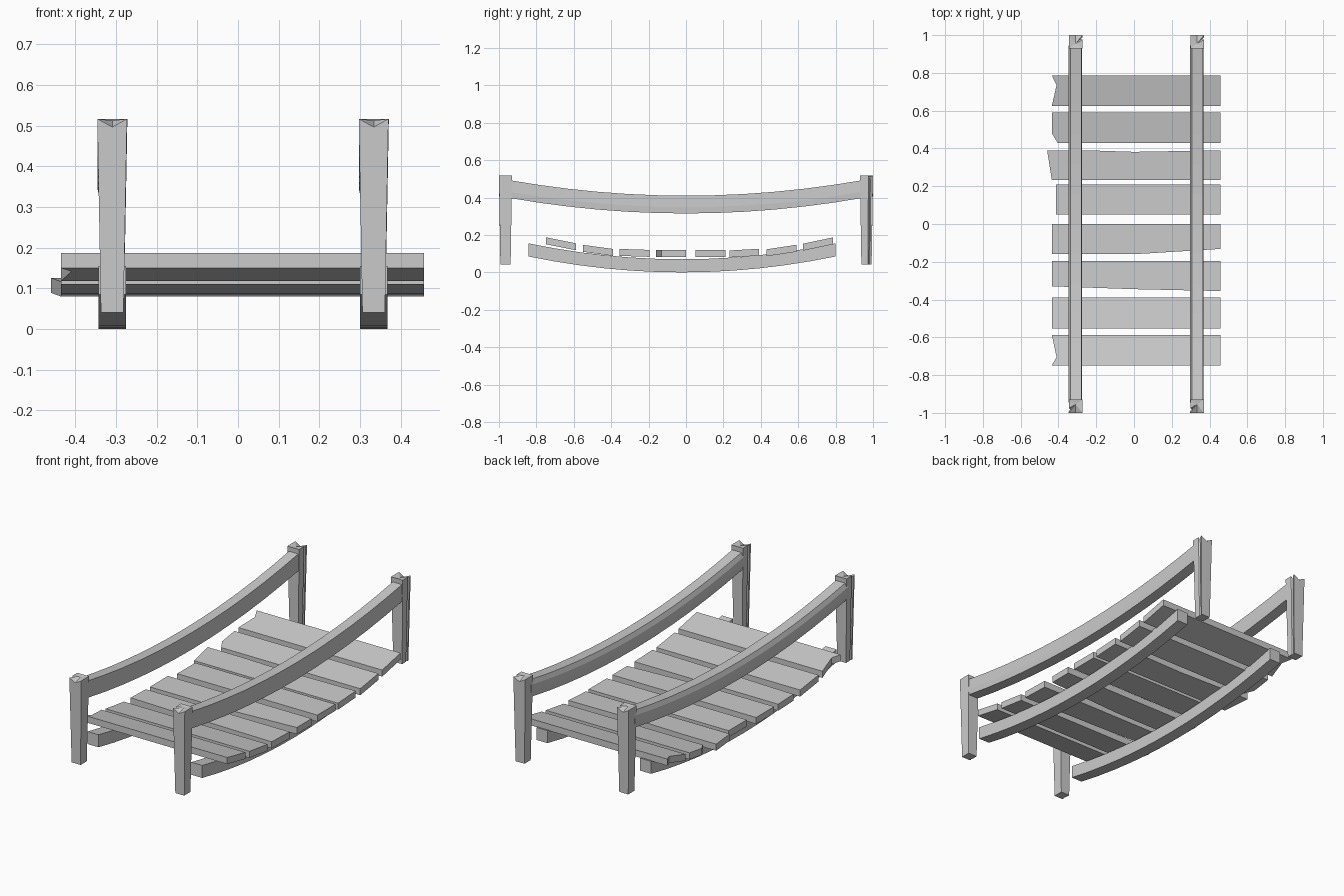
import bpy, bmesh

if "Cube" in bpy.data.objects:
    bpy.data.objects.remove(bpy.data.objects["Cube"])

SIDES = {"left": -0.309, "right": 0.334}


def make_object(name, bm):
    bmesh.ops.recalc_face_normals(bm, faces=bm.faces)
    me = bpy.data.meshes.new(name)
    bm.to_mesh(me)
    bm.free()
    ob = bpy.data.objects.new(name, me)
    bpy.context.collection.objects.link(ob)
    return ob


def sagging_beam(name, x, section, y0, y1, z_mid, sag, steps=12):
    """Sweep an (x, z) section along y on a parabola."""
    bm = bmesh.new()
    rings = []
    half = (y1 - y0) / 2
    for i in range(steps + 1):
        y = y0 + (y1 - y0) * i / steps
        lift = sag * ((y - (y0 + y1) / 2) / half) ** 2
        rings.append([bm.verts.new((x + px, y, z_mid + pz + lift)) for px, pz in section])
    n = len(section)
    for a, b in zip(rings, rings[1:]):
        for j in range(n):
            k = (j + 1) % n
            bm.faces.new((a[j], a[k], b[k], b[j]))
    bm.faces.new(rings[0])
    bm.faces.new(rings[-1])
    make_object(name, bm)


def post(name, x, y, turn):
    """Tapered post with a split corner and a chipped top; turn = -1 spins it 180 degrees."""
    outline = [(-.037, -.035, 0), (0, -.035, .02), (.036, -.035, 0), (.036, .035, 0),
               (-.036, .035, 0), (-.036, -.010, 0), (-.026, -.018, .02), (-.036, -.024, .005)]
    bm = bmesh.new()
    top = [bm.verts.new((x + turn * px, y + turn * py, 0.517 - d)) for px, py, d in outline]
    low = [bm.verts.new((x + turn * px * .76, y + turn * py * .78, 0.041)) for px, py, d in outline]
    peak = bm.verts.new((x, y + turn * .01, 0.513))
    n = len(outline)
    for i in range(n):
        k = (i + 1) % n
        bm.faces.new((low[i], low[k], top[k], top[i]))
        bm.faces.new((top[i], top[k], peak))
    bm.faces.new(low)
    make_object(name, bm)


def plank(name, y0, y1, z0, z1, left, lower):
    """Tilted board: left = broken end points, lower = points on the front edge."""
    outline = lower + [(0.457, y1)] + left
    bm = bmesh.new()

    def ring(dz):
        return [bm.verts.new((x, y, z0 + (z1 - z0) * (y - y0) / (y1 - y0) + dz)) for x, y in outline]
    top, low = ring(0), ring(-0.037)
    n = len(outline)
    for i in range(n):
        k = (i + 1) % n
        bm.faces.new((low[i], low[k], top[k], top[i]))
    bm.faces.new(top)
    bm.faces.new(low)
    bmesh.ops.triangulate(bm, faces=[f for f in bm.faces if len(f.verts) > 4])
    make_object(name, bm)


# Support beams, handrails and posts
beam = [(-.034, 0), (.034, 0), (.034, .07), (-.034, .07)]
rail = [(-.031, 0), (.031, 0), (.033, .033), (.031, .095), (-.026, .095), (-.037, .07), (-.037, .033)]
for side, x in SIDES.items():
    sagging_beam(side + "_support_beam", x, beam, -0.843, 0.80, 0.0, 0.085)
    sagging_beam(side + "_handrail", x, rail, -0.945, 0.945, 0.315, 0.083)
    post(side + "_front_post", x, -0.965, 1)
    post(side + "_back_post", x, 0.965, -1)

# Deck planks: front y, back y, top z at each, broken left end, optional worn front edge
PLANKS = [
    (-.748, -.587, .187, .155, [(-.435, -.587), (-.41, -.705)], None),
    (-.552, -.39, .147, .125, [(-.435, -.39)], None),
    (-.355, -.195, .125, .12, [(-.435, -.195)], [(-.435, -.33), (0, -.345), (.457, -.355)]),
    (-.16, 0, .12, .12, [(-.435, 0)], [(-.435, -.16), (0, -.16), (.457, -.132)]),
    (.05, .21, .12, .12, [(-.412, .21)], [(-.412, .05), (.457, .05)]),
    (.233, .39, .117, .126, [(0, .382), (-.25, .39), (-.46, .39)], None),
    (.43, .59, .123, .147, [(-.435, .59), (-.435, .48)], [(-.405, .43), (.457, .43)]),
    (.625, .787, .153, .187, [(-.435, .787), (-.41, .735)], None),
]
for i, (y0, y1, z0, z1, left, lower) in enumerate(PLANKS):
    plank(f"plank_{i + 1}", y0, y1, z0, z1, left, lower or [(-.435, y0), (.457, y0)])
